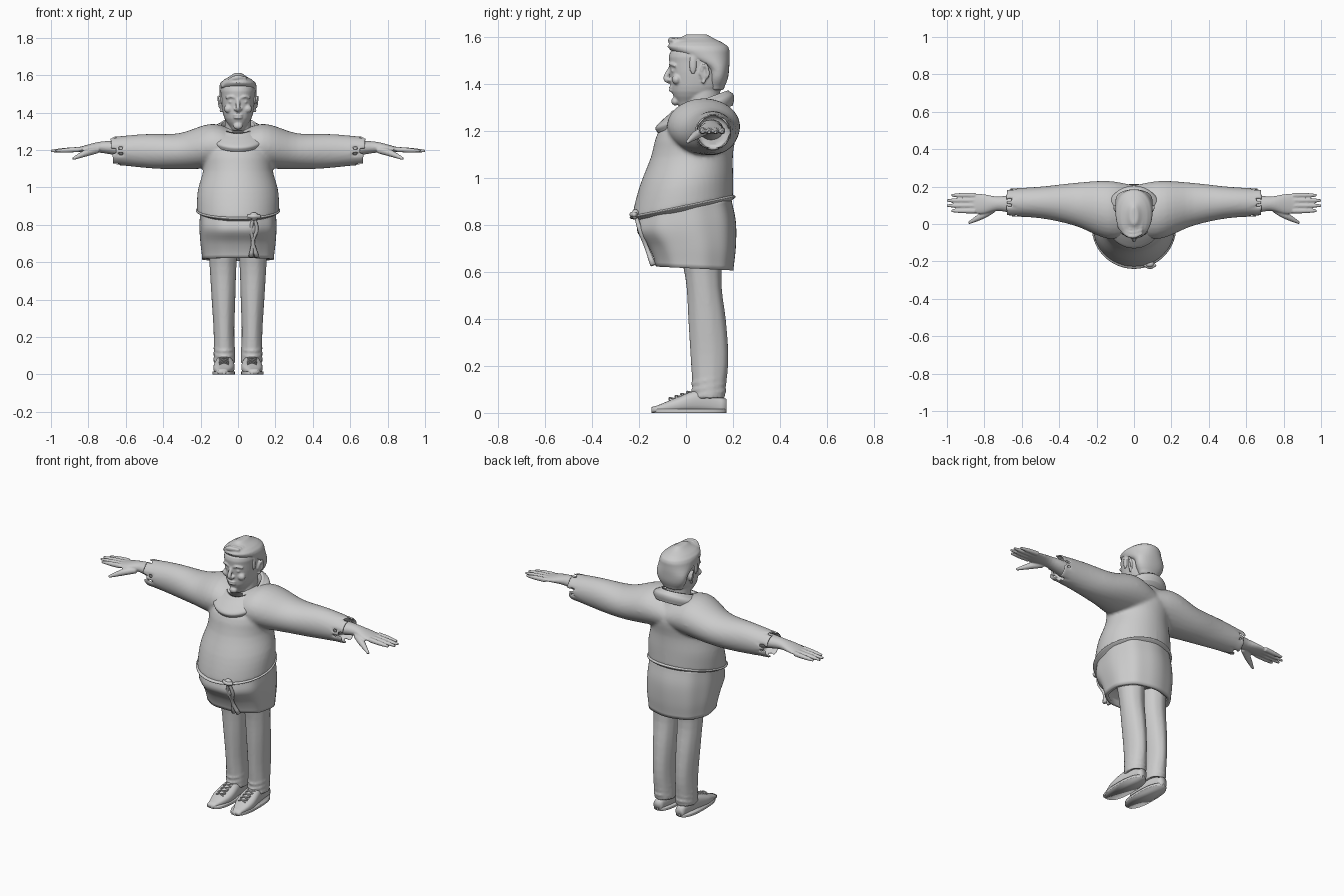
import bpy, bmesh, math
from mathutils import Vector, Matrix

default_cube = bpy.data.objects.get("Cube")
if default_cube:
    bpy.data.objects.remove(default_cube, do_unlink=True)

colour = (.6, .6, .6, 1)
grey = bpy.data.materials.new("plain_grey")
grey.use_nodes = True
grey.diffuse_color = colour
grey.node_tree.nodes["Principled BSDF"].inputs["Base Color"].default_value = colour


def blend(keys, t):
    """Smooth curve through evenly spaced key values, read at t from start to end."""
    last = len(keys) - 1
    if last == 0:
        return keys[0]
    i = min(int(t * last), last - 1)
    f = t * last - i
    before, here, after, beyond = [keys[max(0, min(last, i + k))] for k in (-1, 0, 1, 2)]
    bend = 2 * before - 5 * here + 4 * after - beyond
    twist = 3 * (here - after) + beyond - before
    return here + f / 2 * (after - before + f * (bend + f * twist))


def skin(bm, rings, sides, power=2, ripple=0):
    """Close a surface over oval rings, each a centre and two half axes."""
    loops = []
    for centre, across, along in rings:
        loop = []
        for s in range(sides):
            angle = math.tau * s / sides
            wave = 1 + ripple * math.sin(angle * 9)
            a, b = [math.copysign(abs(w) ** (2 / power), w) * wave for w in (math.cos(angle), math.sin(angle))]
            loop.append(bm.verts.new(centre + across * a + along * b))
        loops.append(loop)
    faces = [bm.faces.new(loops[0]), bm.faces.new(loops[-1])]
    for low, high in zip(loops, loops[1:]):
        for s in range(sides):
            n = (s + 1) % sides
            faces.append(bm.faces.new((low[s], low[n], high[n], high[s])))
    bmesh.ops.recalc_face_normals(bm, faces=faces)


def sweep(bm, axis, start, stop, left, right, front, back, tilt=(0,), hollow=False, steps=14, sides=28, **shape):
    """Oval body along an axis; its four outlines are key lists. Hollow opens the far end."""
    i = "xyz".index(axis)
    j, k = [n for n in range(3) if n != i]
    rings = []
    for step in range(steps + 1):
        t = step / steps
        l, r, f, b = [blend(keys, t) for keys in (left, right, front, back)]
        centre, across, along = Vector(), Vector(), Vector()
        centre[i], centre[j], centre[k] = start + (stop - start) * t, (l + r) / 2, (f + b) / 2
        across[j], along[k] = (r - l) / 2, (b - f) / 2
        along[i] = along[k] * blend(tilt, t)
        rings.append((centre, across, along))
    if hollow:
        for centre, across, along in (rings[-1], rings[-3]):
            rings.append((centre, across * .88, along * .88))
    skin(bm, rings, sides, **shape)


def column(bm, start, stop, half, front, back, **options):
    """Upright sweep that is symmetric from left to right."""
    sweep(bm, "z", start, stop, [-w for w in half], half, front, back, **options)


def tube(bm, points, radii, steps=8, sides=10):
    """Round cord along a smooth path, with radius keys."""
    path = [Vector([blend(axis, s / steps) for axis in zip(*points)]) for s in range(steps + 1)]
    rings = []
    for s, point in enumerate(path):
        ahead = (path[min(s + 1, steps)] - path[max(s - 1, 0)]).normalized()
        helper = Vector((0, 1, 0)) if abs(ahead.z) > .8 else Vector((0, 0, 1))
        side = ahead.cross(helper).normalized()
        radius = blend(radii, s / steps)
        rings.append((point, side * radius, ahead.cross(side) * radius))
    skin(bm, rings, sides)


def blob(bm, centre, size):
    matrix = Matrix.Translation(centre) @ Matrix.Diagonal((*size, 1))
    bmesh.ops.create_uvsphere(bm, u_segments=16, v_segments=10, radius=1, matrix=matrix)


def finish(name, bm, mirror=False, voxel=0, soften=2):
    """Turn the bmesh into a smooth object, optionally mirrored and fused into one skin."""
    mesh = bpy.data.meshes.new(name)
    bm.to_mesh(mesh)
    bm.free()
    mesh.materials.append(grey)
    mesh.shade_smooth()
    part = bpy.data.objects.new(name, mesh)
    bpy.context.collection.objects.link(part)
    if mirror:
        part.modifiers.new("Mirror", "MIRROR").use_mirror_merge = False
    if voxel:
        fuse = part.modifiers.new("Fuse", "REMESH")
        fuse.mode, fuse.voxel_size, fuse.use_smooth_shade = "VOXEL", voxel, True
        relax = part.modifiers.new("Relax", "SMOOTH")
        relax.factor, relax.iterations = .5, soften


# Tunic: belly and chest fused with both open sleeves
bm = bmesh.new()
column(bm, .87, 1.32, half=(.22, .215, .185, .18, .08), front=(-.23, -.2, -.15, -.11, .02),
       back=(.2, .2, .2, .21, .16), tilt=(.2, .1, 0, 0), sides=48)
for side in (1, -1):
    sweep(bm, "x", side * -.05, side * .68, left=(-.06, -.08, -.01, .03, .04), right=(.2, .23, .22, .2, .19),
          front=(1.12, 1.1, 1.1, 1.12), back=(1.28, 1.34, 1.29, 1.285, 1.27), tilt=(0, 0, side * .15), hollow=True,
          steps=20)
finish("tunic", bm, voxel=.01, soften=4)

# Tunic skirt, softly pleated and open underneath
bm = bmesh.new()
column(bm, .88, .615, half=(.2, .205, .2, .19), front=(-.2, -.21, -.16, -.13), back=(.19, .21, .21, .2),
       tilt=(.2, .1, 0, -.05), hollow=True, sides=72, power=2.3, ripple=.012)
finish("tunic_skirt", bm)

# Rope belt sloping down to the front
bm = bmesh.new()
column(bm, .86, .892, half=(.2, .226, .2), front=(-.21, -.24, -.21), back=(.19, .212, .19), tilt=(.2,), sides=60)
finish("belt", bm)

# Belt knot with two hanging cords
bm = bmesh.new()
knot = Vector((.085, -.215, .845))
blob(bm, knot, (.024, .018, .022))
tube(bm, [knot + Vector((x, abs(x) / 2 - .015, 0)) for x in (-.03, 0, .03)], radii=(.011,))
for swing in (-.016, .016):
    tube(bm, [knot, knot + Vector((swing, .02, -.07)), (.08, -.17, .71), (.085 + swing, -.14, .63)],
         radii=(.008, .01, .009, .013))
finish("belt_knot_and_cords", bm)

# Draped cowl collar, high at the nape
bm = bmesh.new()
column(bm, 1.25, 1.33, half=(.15, .156, .14, .1), front=(-.12, -.13, -.1, -.06), back=(.2, .205, .2, .18),
       tilt=(.37,), hollow=True, sides=48)
finish("cowl_collar", bm)

# Trouser legs
bm = bmesh.new()
sweep(bm, "z", .72, .06, left=(0, .01, .015, .02, .014), right=(.16, .15, .14, .13, .13),
      front=(-.03, 0, .01, .02, .03), back=(.16, .15, .17, .18, .165), hollow=True, ripple=.01, sides=40)
# Gathered folds above the hems
for height in (.08, .11, .14):
    sweep(bm, "z", height - .014, height + .014, left=(.03, .015, .03), right=(.12, .132, .12),
          front=(.035, .02, .035), back=(.16, .174, .16), tilt=(.2,), steps=6)
finish("trouser_legs", bm, mirror=True, voxel=.008)

# Shoes with flat soles
bm = bmesh.new()
sweep(bm, "y", -.146, .172, left=(.06, .02, .027, .05), right=(.11, .132, .117, .1), front=(0,),
      back=(.025, .066, .1, .06), power=2.6)
sweep(bm, "z", 0, .016, left=(.015,), right=(.136,), front=(-.147,), back=(.173,), steps=4, power=2.5)
finish("shoes", bm, mirror=True)

# Shoe laces
bm = bmesh.new()
for row in range(4):
    y, z = -.07 + row * .025, .06 + row * .009
    for lean in (-.024, .024):
        tube(bm, [(.075 - lean, y, z - .006), (.075, y, z + .004), (.075 + lean, y + .02, z)], radii=(.0035,))
finish("shoe_laces", bm, mirror=True)

# Hands: forearm and palm, then fingers and thumb
bm = bmesh.new()
sweep(bm, "x", .58, .885, left=(.055, .06, .07, .054, .06), right=(.16, .155, .147, .16, .164),
      front=(1.16, 1.185, 1.19), back=(1.25, 1.245, 1.21))
for finger, reach in enumerate((.975, 1.001, 1.001, .975)):
    y = .07 + finger * .028
    tube(bm, [(.85, y, 1.203), (reach, y, 1.195)], radii=(.014, .013, .007))
tube(bm, [(.75, .08, 1.2), (.81, .045, 1.185), (.885, .005, 1.152)], radii=(.018, .019, .007))
finish("hands", bm, mirror=True, voxel=.005, soften=1)

# Head: skull and neck
bm = bmesh.new()
column(bm, 1.305, 1.6, half=(.03, .07, .085, .09, .088, .03), front=(-.03, -.06, -.065, -.07, -.065, .02),
       back=(.05, .14, .17, .175, .17, .1), power=2.2, sides=40)
column(bm, 1.2, 1.4, half=(.07,), front=(0,), back=(.145,))
# Nose, lips and chin
tube(bm, [(0, -.063, 1.475), (0, -.086, 1.425), (0, -.065, 1.41)], radii=(.009, .012, .01))
for height in (1.373, 1.386):
    blob(bm, (0, -.062, height), (.025, .012, .006))
blob(bm, (0, -.045, 1.327), (.025, .018, .018))
# Eyes, brows, cheeks, nostrils and ears
for side in (1, -1):
    blob(bm, (side * .036, -.052, 1.457), (.015, .012, .007))
    blob(bm, (side * .05, -.04, 1.42), (.025, .02, .022))
    blob(bm, (side * .014, -.07, 1.418), (.009, .01, .008))
    tube(bm, [(side * .012, -.066, 1.477), (side * .036, -.066, 1.486), (side * .065, -.045, 1.478)], radii=(.006,))
    tube(bm, [(side * .09, .062, 1.44), (side * .104, .08, 1.49), (side * .1, .095, 1.44), (side * .09, .07, 1.405)],
         radii=(.007,))
    blob(bm, (side * .09, .078, 1.45), (.009, .02, .036))
finish("head", bm, voxel=.005)

# Hair: full crown cut back around the face, with sideburns and a swept fringe
bm = bmesh.new()
column(bm, 1.375, 1.612, half=(.06, .088, .098, .1, .09, .02), front=(.09, .09, .08, -.02, -.08, 0),
       back=(.16, .178, .184, .185, .176, .09), power=2.2, sides=40)
for side in (1, -1):
    blob(bm, (side * .088, .03, 1.485), (.009, .018, .045))
for lock in range(4):
    y = -.05 + lock * .02
    tube(bm, [(.045, y, 1.585), (-.02, y - .015, 1.585), (-.088, y + .04, 1.535)], radii=(.008, .013, .007))
finish("hair", bm, voxel=.006, soften=3)
